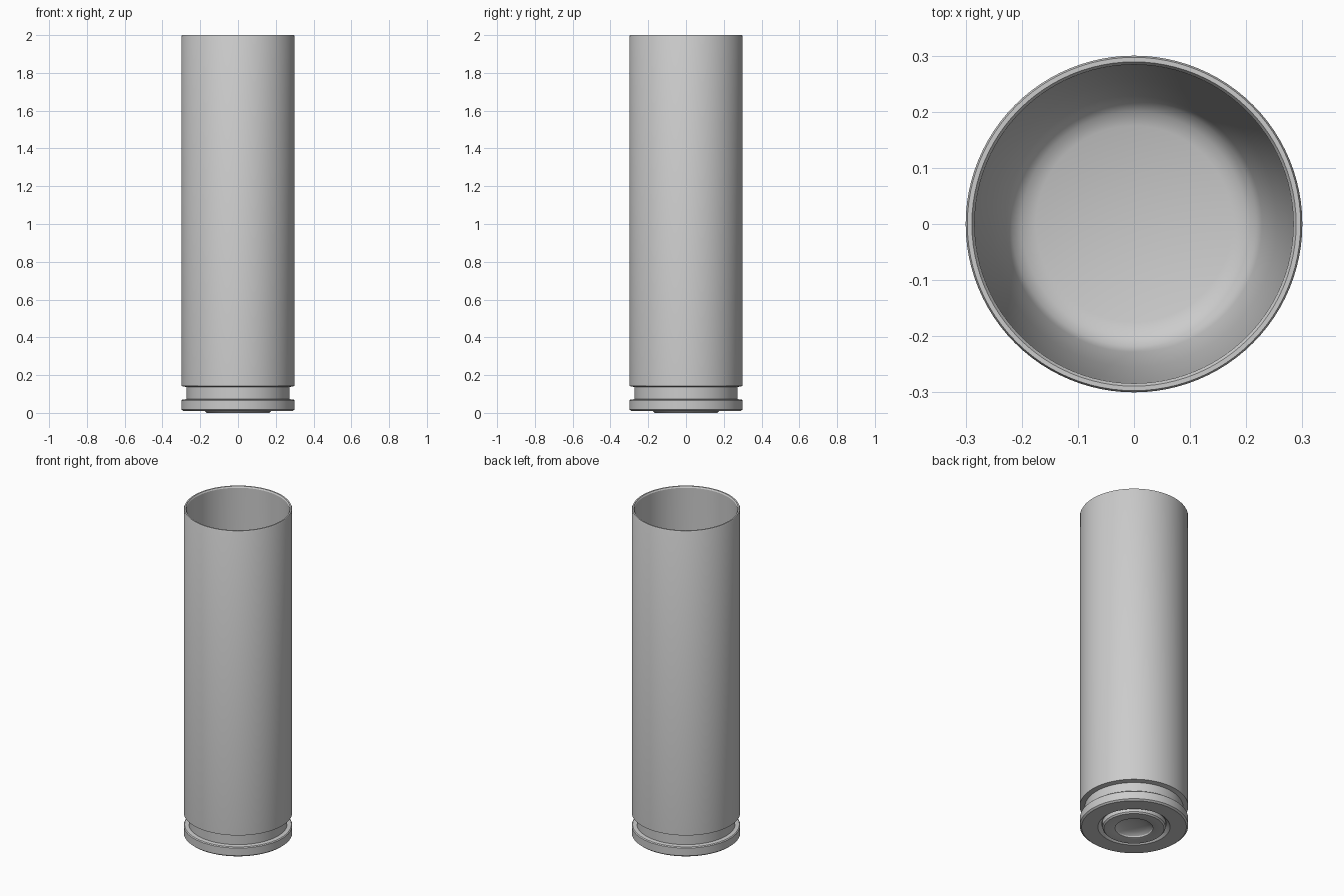
import bpy, bmesh, math

if "Cube" in bpy.data.objects:
    bpy.data.objects.remove(bpy.data.objects["Cube"])


def lathe(name, profile, steps=96):
    """Revolve an (r, z) profile around the z axis."""
    bm = bmesh.new()
    verts = [bm.verts.new((r, 0, z)) for r, z in profile]
    edges = [bm.edges.new(p) for p in zip(verts, verts[1:])]
    bmesh.ops.spin(bm, geom=verts + edges, cent=(0, 0, 0), axis=(0, 0, 1),
                   angle=math.tau, steps=steps, use_merge=True)
    bmesh.ops.remove_doubles(bm, verts=bm.verts, dist=1e-4)
    bmesh.ops.recalc_face_normals(bm, faces=bm.faces)
    mesh = bpy.data.meshes.new(name)
    bm.to_mesh(mesh)
    bm.free()
    ob = bpy.data.objects.new(name, mesh)
    bpy.context.collection.objects.link(ob)
    bpy.ops.object.select_all(action='DESELECT')
    ob.select_set(True)
    bpy.context.view_layer.objects.active = ob
    bpy.ops.object.shade_smooth_by_angle(angle=math.radians(30))
    return ob


# Hollow tube: base pocket, rim, groove, outer wall, lip, tapered inside, floor
lathe("tube_body", [
    (0, 0.05), (0.178, 0.05), (0.178, 0.03), (0.2, 0.01),
    (0.29, 0.01), (0.3, 0.018), (0.3, 0.065), (0.295, 0.07),
    (0.272, 0.073), (0.272, 0.137), (0.3, 0.142),
    (0.3, 1.994), (0.297, 2.0), (0.289, 2.0), (0.284, 1.992),
    (0.278, 1.2), (0.255, 0.4), (0.228, 0.25),
    (0.218, 0.225), (0.2, 0.21), (0.175, 0.2), (0, 0.2)])

# Base cap: shallow disc with a rounded edge and a dished centre
dish = [(0.105 * math.cos(a), 0.002 + 0.03 * math.sin(a))
        for a in (math.pi / 2 * i / 6 for i in range(6))]
lathe("base_cap", [(0, 0.05), (0.174, 0.05), (0.174, 0.008), (0.166, 0),
                   (0.11, 0)] + dish + [(0, 0.032)])
